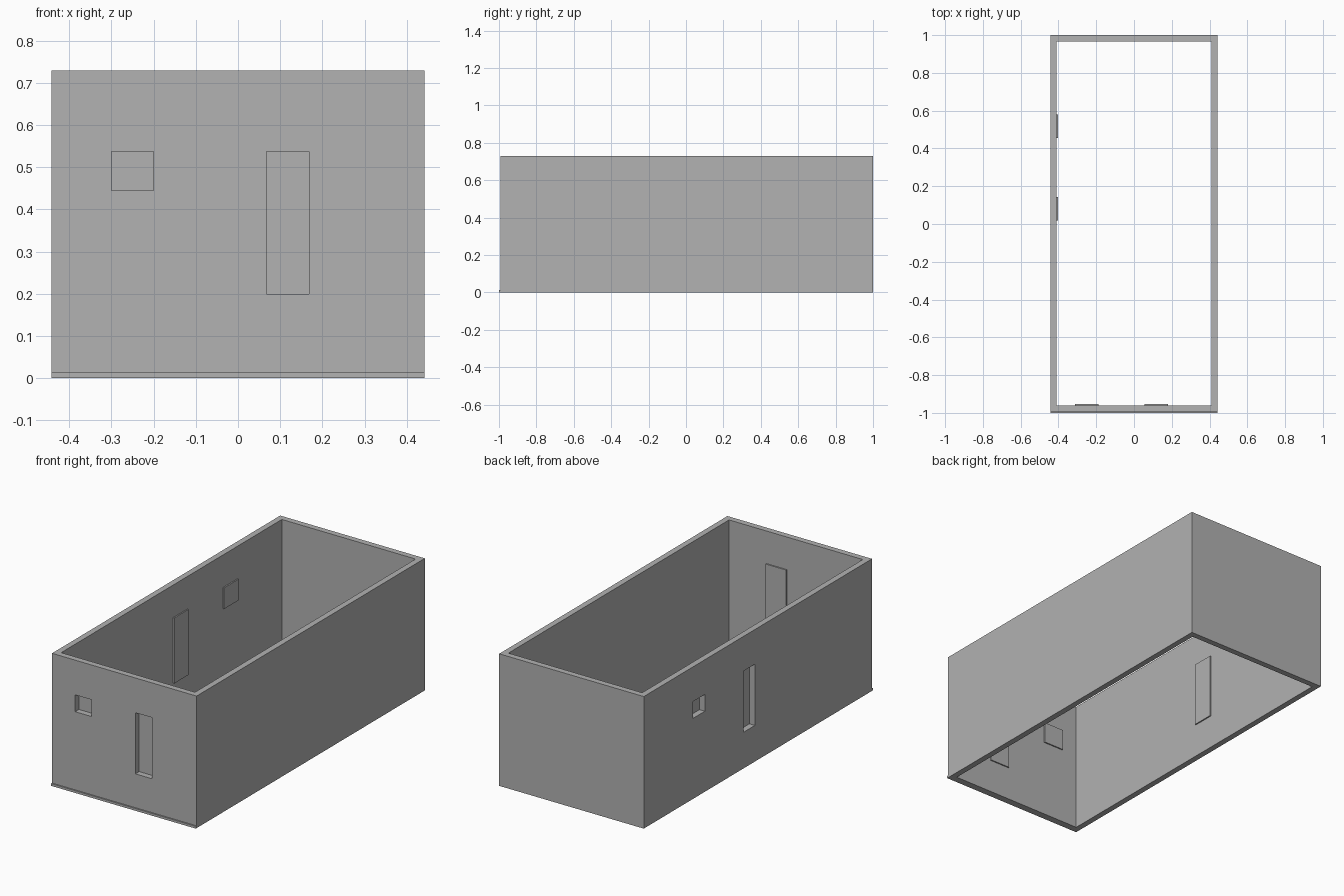
import bpy

default = bpy.data.objects.get("Cube")
if default:
    bpy.data.objects.remove(default, do_unlink=True)

# Overall dimensions
HALF_W, FRONT, BACK, HEIGHT = 0.442, -0.993, 1.0, 0.73
WALL, MARGIN, PANEL = 0.033, 0.012, 0.007
WINDOW_Z, DOOR_Z = (0.445, 0.538), (0.20, 0.538)

grey = bpy.data.materials.new("wall grey")
grey.use_nodes = True
grey.diffuse_color = (0.445, 0.445, 0.445, 1)
grey.node_tree.nodes["Principled BSDF"].inputs["Base Color"].default_value = grey.diffuse_color


def box(name, xs, ys, zs):
    """Axis-aligned box given by its extent on each axis."""
    spans = (xs, ys, zs)
    bpy.ops.mesh.primitive_cube_add(size=1, location=[sum(s) / 2 for s in spans])
    obj = bpy.context.object
    obj.name = name
    obj.scale = [s[1] - s[0] for s in spans]
    bpy.ops.object.transform_apply(location=False, rotation=False, scale=True)
    obj.data.materials.append(grey)
    return obj


def cut(target, cutter):
    """Subtract the cutter from the target and discard it."""
    mod = target.modifiers.new("cut", "BOOLEAN")
    mod.operation, mod.solver, mod.object = "DIFFERENCE", "EXACT", cutter
    bpy.context.view_layer.objects.active = target
    bpy.ops.object.modifier_apply(modifier=mod.name)
    bpy.data.objects.remove(cutter, do_unlink=True)


def grow(span):
    return (span[0] - MARGIN, span[1] + MARGIN)


# Walls, open at the top and bottom
walls = box("walls", (-HALF_W, HALF_W), (FRONT, BACK), (0, HEIGHT))
inner_x, inner_y = HALF_W - WALL, FRONT + WALL
cut(walls, box("cavity", (-inner_x, inner_x), (inner_y, BACK - WALL), (-0.1, HEIGHT + 0.1)))

# Front openings, each closed by a panel on the inside of the wall
for name, span, zs in (("front_window", (-0.30, -0.20), WINDOW_Z),
                       ("front_door", (0.068, 0.168), DOOR_Z)):
    cut(walls, box("cutter", span, (FRONT - 0.1, inner_y + 0.05), zs))
    box(name + "_panel", grow(span), (inner_y, inner_y + PANEL), grow(zs))

# Side openings with their panels
for name, span, zs in (("side_window", (0.466, 0.568), WINDOW_Z),
                       ("side_door", (0.03, 0.13), DOOR_Z)):
    cut(walls, box("cutter", (-HALF_W - 0.1, -inner_x + 0.05), span, zs))
    box(name + "_panel", (-inner_x, -inner_x + PANEL), grow(span), grow(zs))

# Thin sill along the foot of the front wall
box("front_sill", (-HALF_W, HALF_W), (-1.0, FRONT), (0, 0.013))
